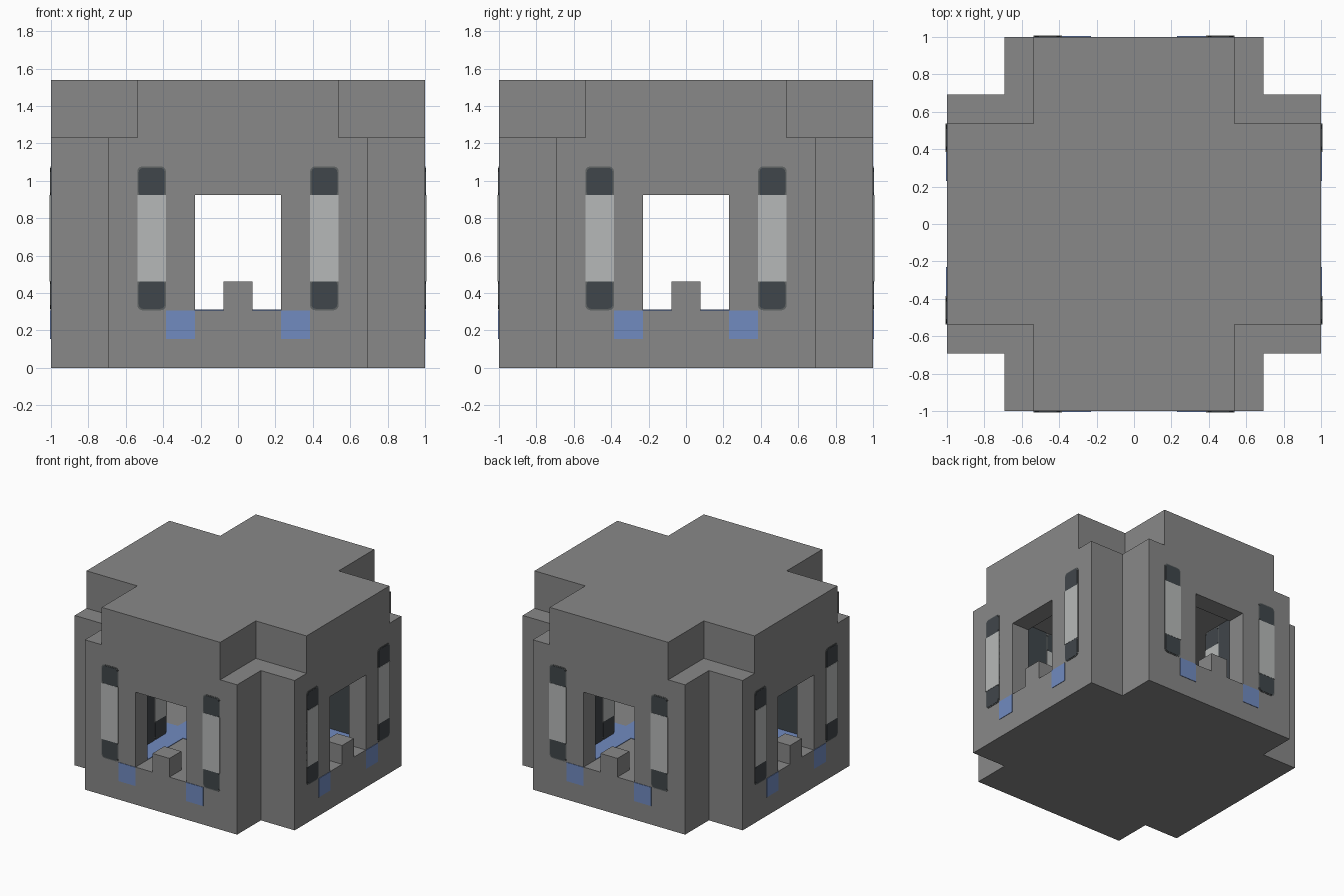
import bpy, bmesh
from math import pi
from mathutils import Matrix, Vector

U = 1 / 13  # module the whole building is laid out on

cube = bpy.data.objects.get("Cube")
if cube:
    bpy.data.objects.remove(cube, do_unlink=True)


def material(name, r, g, b):
    m = bpy.data.materials.new(name)
    m.use_nodes = True
    m.diffuse_color = (r, g, b, 1)
    m.node_tree.nodes["Principled BSDF"].inputs["Base Color"].default_value = (r, g, b, 1)
    return m


GREY = material("wall grey", .246, .246, .246)
DARK = material("charcoal", .051, .061, .069)
TRIM = material("trim grey", .117, .127, .127)
LIGHT = material("pale grey", .468, .485, .479)
BLUE = material("blue", .165, .258, .527)


def finish(name, bm, mat):
    bmesh.ops.recalc_face_normals(bm, faces=bm.faces)
    mesh = bpy.data.meshes.new(name)
    bm.to_mesh(mesh)
    bm.free()
    mesh.materials.append(mat)
    ob = bpy.data.objects.new(name, mesh)
    bpy.context.collection.objects.link(ob)
    return ob


def box(name, lo, hi, mat, place=Matrix(), radius=0):
    """Box between two corners in modules; radius rounds its edges along y."""
    lo, hi = Vector(lo) * U, Vector(hi) * U
    bm = bmesh.new()
    bmesh.ops.create_cube(bm, size=1)
    bmesh.ops.scale(bm, vec=hi - lo, verts=bm.verts)
    bmesh.ops.translate(bm, vec=(lo + hi) / 2, verts=bm.verts)
    if radius:
        edges = [e for e in bm.edges
                 if abs((e.verts[0].co - e.verts[1].co).normalized().y) > .9]
        bmesh.ops.bevel(bm, geom=edges, offset=radius * U, segments=3,
                        profile=.5, affect='EDGES')
    bmesh.ops.transform(bm, matrix=place, verts=bm.verts)
    return finish(name, bm, mat)


def cross_prism(name, reach, half, z0, z1, mat):
    """Upright prism with a plus-shaped plan."""
    bm = bmesh.new()
    arm = [Vector((half, -half, z0)), Vector((reach, -half, z0)), Vector((reach, half, z0))]
    points = [Matrix.Rotation(k * pi / 2, 3, 'Z') @ p for k in range(4) for p in arm]
    face = bm.faces.new([bm.verts.new(p * U) for p in points])
    up = bmesh.ops.extrude_face_region(bm, geom=[face])["geom"]
    bmesh.ops.translate(bm, vec=(0, 0, (z1 - z0) * U),
                        verts=[v for v in up if isinstance(v, bmesh.types.BMVert)])
    return finish(name, bm, mat)


def cut(target, cutter):
    mod = target.modifiers.new("cut", 'BOOLEAN')
    mod.operation, mod.solver, mod.object = 'DIFFERENCE', 'EXACT', cutter
    bpy.context.view_layer.objects.active = target
    bpy.ops.object.modifier_apply(modifier=mod.name)
    bpy.data.objects.remove(cutter, do_unlink=True)


def lamp_strip(name, place):
    """Tall panel facing -y: rounded trim, charcoal ends, pale middle."""
    box(name + "_trim", (-1, -.04, 4), (1, .02, 14), TRIM, place, .35)
    box(name + "_lower_cap", (-.9, -.07, 4.1), (.9, .02, 6.1), DARK, place, .3)
    box(name + "_upper_cap", (-.9, -.07, 11.9), (.9, .02, 13.9), DARK, place, .3)
    box(name + "_middle", (-1, -.09, 6), (1, .02, 12), LIGHT, place)


# Body with a cross-shaped room and a window through each side
body = cross_prism("walls", 13, 9, 0, 16, GREY)
cut(body, cross_prism("room_cutter", 11, 5, 4, 14, GREY))
cut(body, box("window_cutter_y", (-3, -14, 4), (3, 14, 12), GREY))
cut(body, box("window_cutter_x", (-14, -3, 4), (14, 3, 12), GREY))
cross_prism("roof", 13, 7, 16, 20, GREY)

# Each side of the building, turned around the centre
for k, side in enumerate(("front", "left", "back", "right")):
    turn = Matrix.Rotation(k * pi / 2, 4, 'Z')
    box(side + "_window_post", (-1, -13, 4), (1, -11, 6), GREY, turn)
    box(side + "_floor_band", (-11, -5, 3.98), (11, -3, 4.05), BLUE, turn)
    for s, hand in ((-1, "a"), (1, "b")):
        tag = side + "_" + hand
        # Facade strip and blue square
        lamp_strip(tag + "_outer_strip",
                   turn @ Matrix.Translation((s * 6 * U, -1, 0)))
        x0, x1 = sorted((s * 3, s * 5))
        box(tag + "_blue_square", (x0, -13.05, 2), (x1, -12.98, 4), BLUE, turn)
        # Inner passage lining: strip on the corner pillar, charcoal beside it
        face_in = turn @ Matrix.Translation((s * 5 * U, -6 * U, 0)) \
            @ Matrix.Rotation(-s * pi / 2, 4, 'Z')
        lamp_strip(tag + "_inner_strip", face_in)
        x0, x1 = sorted((s * 4.95, s * 5.02))
        box(tag + "_passage_lining", (x0, -11, 4), (x1, -7, 14), DARK, turn)
